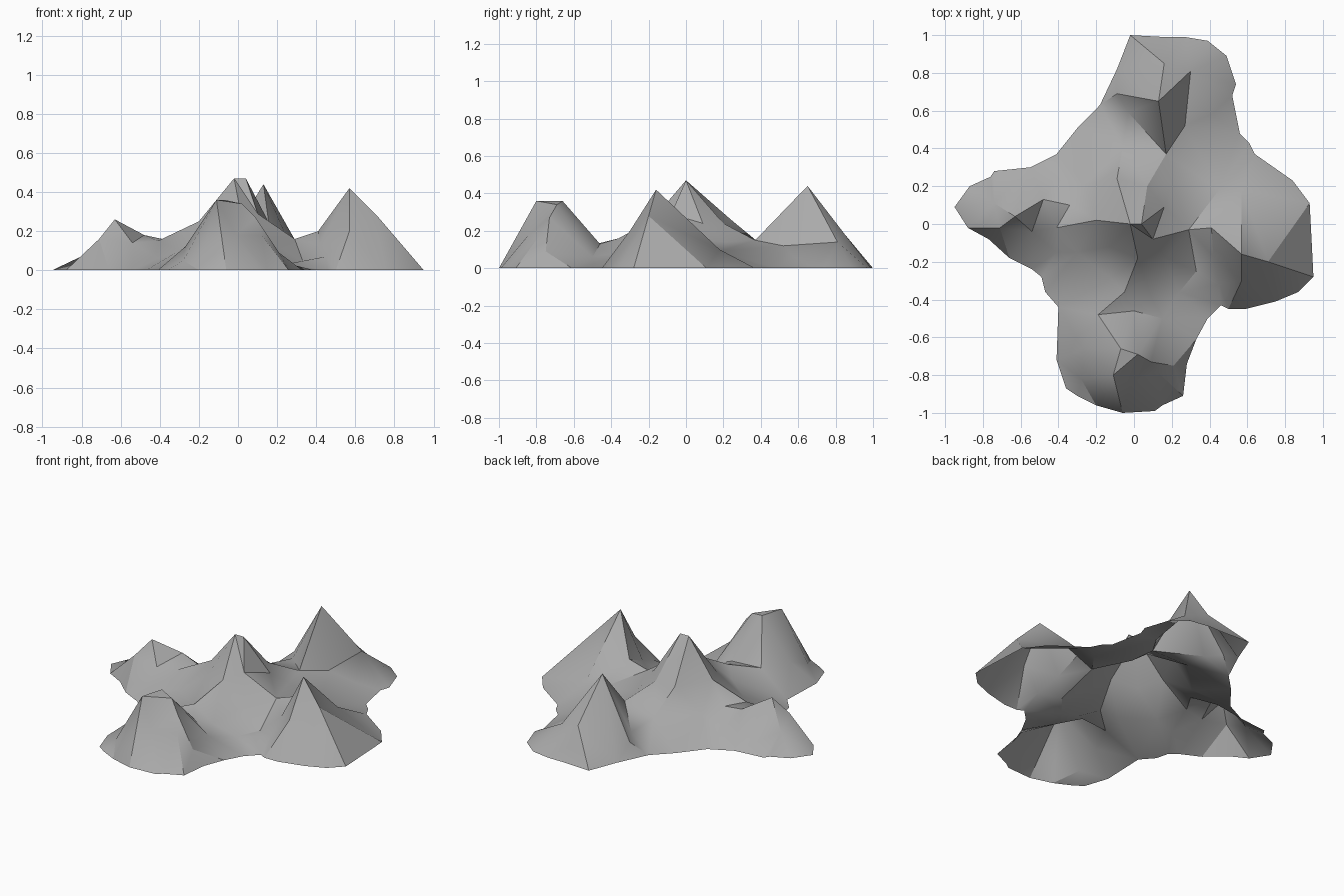
import bpy
import bmesh
from mathutils import Vector
from mathutils.geometry import delaunay_2d_cdt

default_cube = bpy.data.objects.get("Cube")
if default_cube:
    bpy.data.objects.remove(default_cube, do_unlink=True)

# All plan positions and heights below are in hundredths of a unit.
UNIT = 0.01

# Coastline at ground level, running clockwise from the north tip
coast_north_east = [
    (-2, 100), (16, 99), (27, 99), (39, 97), (49, 89), (54, 74),
    (52, 68), (56, 48), (61, 43), (64, 37), (84, 23), (93, 11),
]
coast_south_east = [
    (94, -8), (95, -28), (87, -36), (75, -41), (59, -45), (50, -45),
    (46, -43), (39, -50), (33, -61), (28, -74), (26, -91), (15, -96),
]
coast_south_west = [
    (11, -99), (-6, -100), (-20, -96), (-30, -91), (-36, -87), (-41, -72),
    (-40, -44), (-47, -36), (-49, -28), (-54, -24), (-66, -18), (-77, -8),
]
coast_north_west = [
    (-88, -2), (-95, 9), (-87, 20), (-76, 25), (-74, 28), (-55, 30),
    (-41, 37), (-29, 52), (-18, 63), (-9, 82),
]

# Summits, ridges, gullies and feet of each mountain: x, y, height
central_mountain = [
    (-2, 0, 47), (4, 0, 47), (-9, 24, 26), (16, 9, 24), (7, 20, 24),
    (29, -3, 16), (-5, -36, 16), (9, -38, 8), (2, -18, 26),
    (10, -8, 29), (-20, 2, 25), (-13, -12, 23), (-12, -29, 11),
    (-30, -15, 10), (20, 22, 14), (-6, 41, 12), (24, -36, 3),
    (17, -18, 14),
]
north_mountain = [
    (13, 65, 44), (-3, 59, 9), (-9, 69, 8), (30, 81, 14), (17, 37, 15),
    (27, 52, 12), (16, 85, 18), (41, 58, 6),
]
east_mountain = [
    (57, -16, 42), (71, -20, 28), (57, 18, 10), (41, -2, 20),
    (42, -17, 13), (45, 18, 9), (57, -30, 20), (45, -32, 7),
    (33, -25, 5),
]
south_mountain = [
    (-11, -80, 36), (-7, -66, 36), (2, -69, 34), (9, -73, 27),
    (12, -78, 18), (-1, -84, 18), (21, -75, 9), (-28, -82, 5),
    (-27, -66, 12), (-19, -48, 13), (0, -46, 13), (15, -50, 6),
]
west_mountain = [
    (-63, 4, 26), (-71, -2, 16), (-74, 11, 10), (-48, 13, 18),
    (-54, -4, 14), (-41, -2, 15), (-41, -15, 6), (-34, 10, 15),
    (-26, 21, 12), (-42, 24, 7),
]


def flat_material(name, colour):
    """One plain colour for viewport and render."""
    material = bpy.data.materials.new(name)
    material.use_nodes = True
    material.diffuse_color = colour
    shader = material.node_tree.nodes["Principled BSDF"]
    shader.inputs["Base Color"].default_value = colour
    shader.inputs["Roughness"].default_value = 0.9
    return material


def build_terrain(name, coast, relief, material):
    """Triangulate the relief points inside the coast and lift them to height."""
    points = [(x, y, 0) for x, y in coast] + relief
    plan = [Vector((x * UNIT, y * UNIT)) for x, y, height in points]
    coast_loop = list(range(len(coast)))

    # Only triangles inside the coast loop are kept
    verts, edges, faces, sources, *rest = delaunay_2d_cdt(
        plan, [], [coast_loop], 1, 0.0001)

    sheet = bmesh.new()
    corners = []
    for position, source in zip(verts, sources):
        height = points[source[0]][2] * UNIT if source else 0.0
        corners.append(sheet.verts.new((position.x, position.y, height)))
    for face in faces:
        sheet.faces.new([corners[index] for index in face])

    # Every facet of the sheet looks upward
    sheet.normal_update()
    for facet in sheet.faces:
        if facet.normal.z < 0:
            facet.normal_flip()

    mesh = bpy.data.meshes.new(name)
    sheet.to_mesh(mesh)
    sheet.free()
    mesh.materials.append(material)
    terrain = bpy.data.objects.new(name, mesh)
    bpy.context.collection.objects.link(terrain)
    return terrain


# Open rocky sheet with five mountains
rock = flat_material("grey rock", (0.4, 0.4, 0.4, 1.0))
coastline = (coast_north_east + coast_south_east
             + coast_south_west + coast_north_west)
mountains = (central_mountain + north_mountain + east_mountain
             + south_mountain + west_mountain)
terrain = build_terrain("mountain_terrain", coastline, mountains, rock)

# Soft slopes with crisp ridges
bpy.ops.object.select_all(action="DESELECT")
terrain.select_set(True)
bpy.context.view_layer.objects.active = terrain
bpy.ops.object.shade_smooth_by_angle(angle=0.6)
